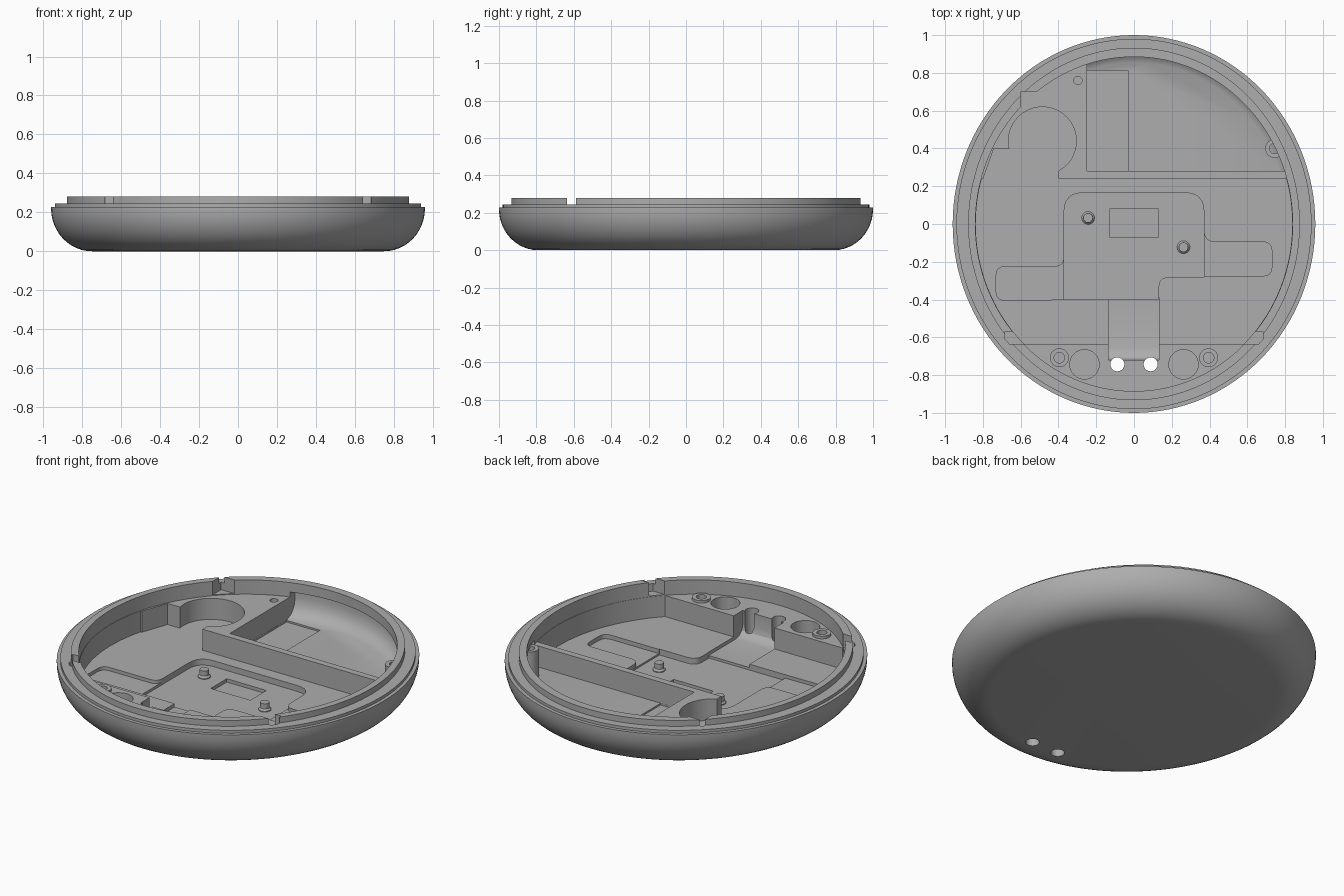
import bpy, bmesh, math
from mathutils import Vector

if "Cube" in bpy.data.objects:
    bpy.data.objects.remove(bpy.data.objects["Cube"])

grey = bpy.data.materials.new("plain_grey")
grey.use_nodes = True
grey.diffuse_color = (0.42, 0.42, 0.42, 1)
grey.node_tree.nodes["Principled BSDF"].inputs["Base Color"].default_value = grey.diffuse_color

FLOOR, DECK, TOP = 0.07, 0.195, 0.32


def finish(bm, name):
    bmesh.ops.remove_doubles(bm, verts=bm.verts, dist=1e-5)
    bmesh.ops.recalc_face_normals(bm, faces=bm.faces)
    mesh = bpy.data.meshes.new(name)
    bm.to_mesh(mesh)
    bm.free()
    mesh.materials.append(grey)
    obj = bpy.data.objects.new(name, mesh)
    bpy.context.collection.objects.link(obj)
    return obj


def lathe(name, profile, centre=(0, 0), segments=32, loop=False, planes=()):
    """Elliptical lathe of (x radius, y radius, z) points, trimmed by planes."""
    bm = bmesh.new()
    rings = []
    for rx, ry, z in profile:
        ring = []
        for i in range(segments):
            a = math.tau * i / segments
            ring.append(bm.verts.new((centre[0] + rx * math.cos(a),
                                      centre[1] + ry * math.sin(a), z)))
        rings.append(ring)
    pairs = list(zip(rings, rings[1:]))
    if loop:
        pairs.append((rings[-1], rings[0]))
    else:
        bm.faces.new(rings[0])
        bm.faces.new(rings[-1])
    for low, high in pairs:
        for i in range(segments):
            j = (i + 1) % segments
            bm.faces.new((low[i], low[j], high[j], high[i]))
    for co, no in planes:
        cut = bmesh.ops.bisect_plane(bm, geom=bm.verts[:] + bm.edges[:] + bm.faces[:],
                                     plane_co=co, plane_no=no, clear_outer=True)
        rim = [e for e in cut["geom_cut"] if isinstance(e, bmesh.types.BMEdge)]
        bmesh.ops.edgeloop_fill(bm, edges=rim)
    return finish(bm, name)


def cylinder(name, x, y, r, low, high, top_r=None):
    t = top_r or r
    return lathe(name, [(r, r, low), (t, t, high)], (x, y))


def rounded(corners):
    """Outline from (x, y, corner radius) points."""
    out = []
    for i, (x, y, r) in enumerate(corners):
        p = Vector((x, y))
        if not r:
            out.append(p)
            continue
        a = p + (Vector(corners[i - 1][:2]) - p).normalized() * r
        b = p + (Vector(corners[(i + 1) % len(corners)][:2]) - p).normalized() * r
        for k in range(7):
            t = k / 6
            out.append(a * (1 - t) ** 2 + p * 2 * t * (1 - t) + b * t * t)
    return out


def prism(name, outline, low, high, along_x=False):
    bm = bmesh.new()
    def place(p, h):
        return (h, p[0], p[1]) if along_x else (p[0], p[1], h)
    a = [bm.verts.new(place(p, low)) for p in outline]
    b = [bm.verts.new(place(p, high)) for p in outline]
    bm.faces.new(a)
    bm.faces.new(b)
    for i in range(len(a)):
        j = (i + 1) % len(a)
        bm.faces.new((a[i], a[j], b[j], b[i]))
    return finish(bm, name)


def box(name, x0, x1, y0, y1, low, high):
    return prism(name, [(x0, y0), (x1, y0), (x1, y1), (x0, y1)], low, high)


def carve(cutter):
    mod = shell.modifiers.new("carve", "BOOLEAN")
    mod.operation = "DIFFERENCE"
    mod.solver = "EXACT"
    mod.object = cutter
    bpy.context.view_layer.objects.active = shell
    bpy.ops.object.modifier_apply(modifier=mod.name)
    bpy.data.objects.remove(cutter)


# Bowl with stepped rim
bowl = []
for k in range(13):
    a = math.pi / 2 * k / 12
    bowl.append((0.75 + 0.21 * math.sin(a), 0.79 + 0.21 * math.sin(a),
                 0.22 * (1 - math.cos(a))))
bowl += [(0.96, 1.0, 0.228), (0.94, 0.98, 0.228), (0.94, 0.98, 0.245),
         (0.878, 0.933, 0.245), (0.878, 0.933, 0.28)]
shell = lathe("shell", bowl, segments=128)

# Upper opening down to the deck level
carve(lathe("opening", [(0.84, 0.885, DECK), (0.84, 0.885, TOP)], segments=128))

# Main compartment and its round scoop
carve(lathe("main_compartment", [(0.838, 0.883, FLOOR), (0.838, 0.883, TOP)], segments=128,
            planes=[((0, 0.24, 0), (0, 1, 0)), ((0, -0.635, 0), (0, -1, 0))]))
scoop = [(-0.4, 0.2), (-0.4, 0.28)]
for k in range(25):
    a = math.radians(-60 + 250 * k / 24)
    scoop.append((-0.485 + 0.18 * math.cos(a), 0.44 + 0.18 * math.sin(a)))
scoop += [(-0.66, 0.4), (-0.742, 0.4), (-0.795, 0.25), (-0.81, 0.2)]
carve(prism("scoop", scoop, FLOOR, TOP))

# Back compartment with coved outer wall
cove = [(0.81, 0.855, FLOOR), (0.85, 0.895, 0.09), (0.875, 0.92, 0.125),
        (0.885, 0.93, 0.17), (0.885, 0.93, 0.215), (0.835, 0.88, 0.225), (0.835, 0.88, TOP)]
carve(lathe("back_compartment", cove, segments=128,
            planes=[((-0.25, 0, 0), (-1, 0, 0)), ((0, 0.28, 0), (0, -1, 0))]))
carve(box("back_recess", -0.249, -0.03, 0.281, 0.81, 0.06, 0.15))

# Stepped recess in the main floor
carve(prism("recess_body", rounded([
    (-0.37, -0.4, 0), (0.13, -0.4, 0), (0.13, -0.28, 0.06), (0.37, -0.28, 0),
    (0.37, 0.165, 0.1), (-0.37, 0.165, 0.1)]), 0.035, 0.15))
carve(prism("recess_right_arm", rounded([
    (0.36, -0.275, 0), (0.73, -0.275, 0.05), (0.73, -0.095, 0.05),
    (0.37, -0.095, 0.06), (0.37, -0.02, 0), (0.36, -0.02, 0)]), 0.045, 0.15))
carve(prism("recess_left_arm", rounded([
    (-0.36, -0.4, 0), (-0.36, -0.15, 0), (-0.37, -0.15, 0), (-0.37, -0.225, 0.05),
    (-0.73, -0.225, 0.05), (-0.73, -0.405, 0.05)]), 0.05, 0.15))
carve(box("centre_recess", -0.13, 0.13, -0.07, 0.08, 0.015, 0.15))

# Channel with a curved end, through the front deck
carve(prism("channel", [(-0.39, 0.05), (-0.65, 0.05), (-0.69, 0.06), (-0.712, 0.08),
                        (-0.72, 0.11), (-0.72, TOP), (-0.39, TOP)], -0.135, 0.132, True))

# Notches in the rim
carve(box("back_notch", -0.6, -0.5, 0.58, 0.7, 0.2, TOP))
for s in (-1, 1):
    carve(prism("front_notch", [(s * 0.5, -0.635), (s * 0.66, -0.635), (s * 0.682, -0.61),
                                (s * 0.682, -0.57), (s * 0.5, -0.57)], 0.2, TOP))

# Holes in the decks
carve(cylinder("deck_hole", -0.297, 0.76, 0.022, 0.12, TOP))
for s in (-1, 1):
    carve(cylinder("magnet_hole", s * 0.262, -0.743, 0.078, 0.08, TOP))
    carve(cylinder("contact_hole", s * 0.088, -0.743, 0.037, -0.05, TOP))
    carve(cylinder("screw_hole", s * 0.395, -0.708, 0.028, 0.1, TOP))


# Screw bosses, side boss and locating pins
def boss(name, x, y, low, high):
    return lathe(name, [(0.05, 0.05, low), (0.05, 0.05, high),
                        (0.028, 0.028, high), (0.028, 0.028, low)], (x, y), loop=True)


parts = [shell,
         boss("left_screw_boss", 0.395, -0.708, DECK - 0.01, DECK + 0.015),
         boss("right_screw_boss", -0.395, -0.708, DECK - 0.01, DECK + 0.015),
         boss("side_boss", 0.745, 0.4, FLOOR - 0.01, 0.235)]
for name, x, y in (("right_pin", -0.243, 0.032), ("left_pin", 0.262, -0.123)):
    parts.append(lathe(name, [(0.034, 0.034, 0.03), (0.034, 0.034, 0.04), (0.025, 0.025, 0.05),
                              (0.025, 0.025, 0.08)], (x, y)))

bpy.ops.object.select_all(action="DESELECT")
for p in parts:
    p.select_set(True)
bpy.context.view_layer.objects.active = shell
bpy.ops.object.shade_smooth_by_angle(angle=math.radians(30))
